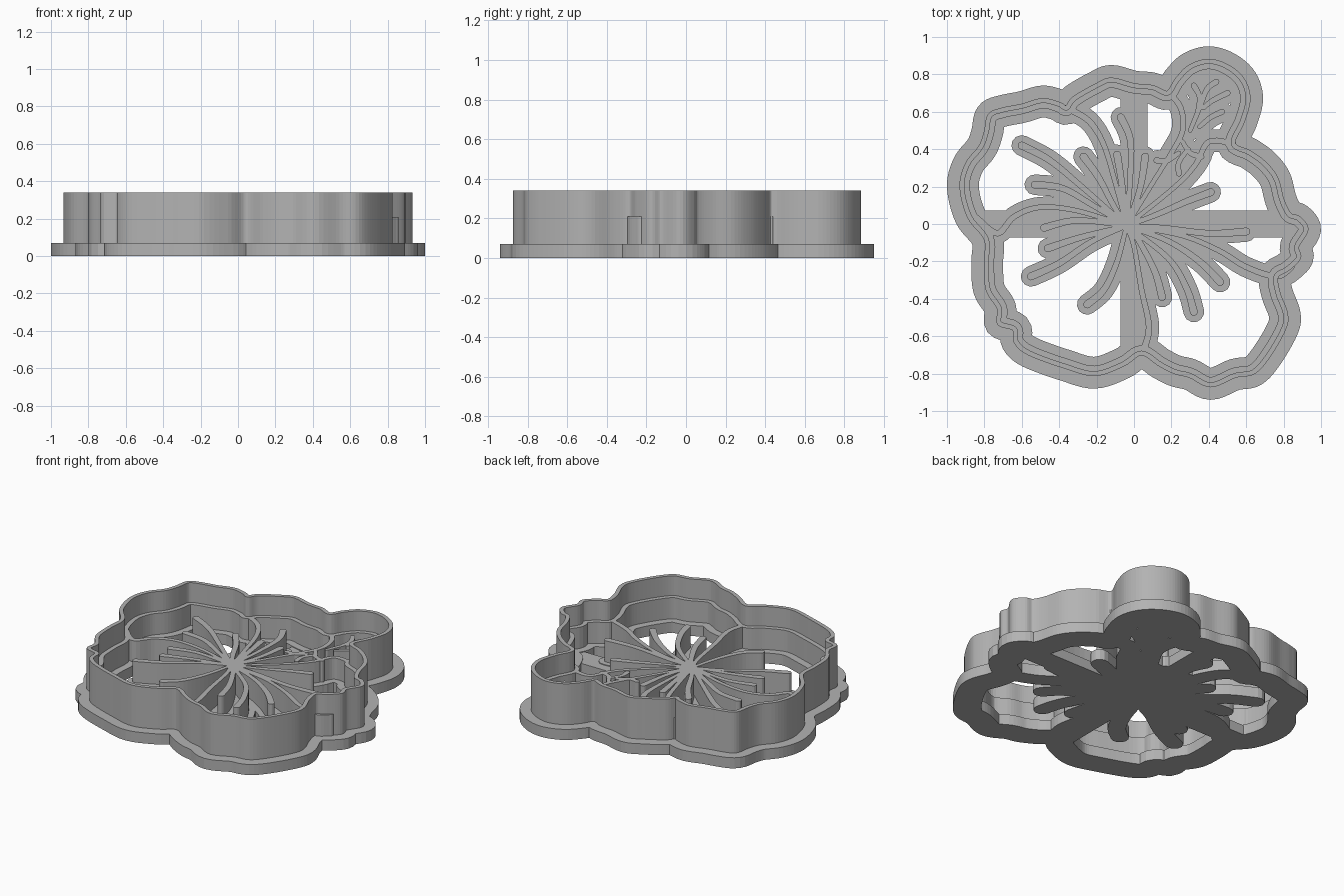
import bpy, bmesh, math
from mathutils import Vector

if "Cube" in bpy.data.objects:
    bpy.data.objects.remove(bpy.data.objects["Cube"])

BASE_TOP, STAMP_TOP, WALL_TOP = 0.07, 0.21, 0.34
STEPS = 6

grey = bpy.data.materials.new("plain_grey")
grey.use_nodes = True
grey.diffuse_color = (0.45, 0.45, 0.45, 1)
grey.node_tree.nodes["Principled BSDF"].inputs["Base Color"].default_value = grey.diffuse_color


def smooth_path(points, closed=False):
    """Catmull-Rom path through control points given in hundredths of a unit."""
    pts = [Vector(p) / 100 for p in points]
    count = len(pts)

    def at(i):
        return pts[i % count] if closed else pts[max(0, min(count - 1, i))]

    path = []
    for i in range(count if closed else count - 1):
        a, b, c, d = at(i - 1), at(i), at(i + 1), at(i + 2)
        for s in range(STEPS):
            t = s / STEPS
            path.append((b * 2 + (c - a) * t + (a * 2 - b * 5 + c * 4 - d) * t ** 2
                         + (b * 3 - a - c * 3 + d) * t ** 3) / 2)
    if not closed:
        path.append(pts[-1])
    return path


def tangent(path, i, closed):
    last = len(path) - 1
    before = path[i - 1] if closed or i > 0 else path[i]
    after = path[(i + 1) % len(path)] if closed or i < last else path[i]
    return (after - before).normalized()


def add_strip(bm, stations, low, high, closed):
    """Solid strip; each station holds its two plan edge points."""
    rings = []
    for left, right in stations:
        corners = ((left, low), (left, high), (right, high), (right, low))
        rings.append([bm.verts.new((p.x, p.y, z)) for p, z in corners])
    for i in range(len(rings) if closed else len(rings) - 1):
        a, b = rings[i], rings[(i + 1) % len(rings)]
        for k in range(4):
            n = (k + 1) % 4
            bm.faces.new((a[k], a[n], b[n], b[k]))
    if not closed:
        bm.faces.new(rings[0])
        bm.faces.new(rings[-1])


def add_band(bm, path, outer, inner, low, high):
    """Closed band between two offsets of a clockwise loop (left is outside)."""
    stations = []
    for i, p in enumerate(path):
        t = tangent(path, i, True)
        side = Vector((-t.y, t.x))
        stations.append((p + side * outer, p + side * inner))
    add_strip(bm, stations, low, high, True)


def add_vein(bm, path, start, end, low, high):
    """Open rounded strip whose half width runs from start to end."""
    last = len(path) - 1
    rows = []
    for i, p in enumerate(path):
        rows.append((p, tangent(path, i, False), start + (end - start) * i / last))
    angles = [math.radians(a) for a in (30, 60, 85)]
    head, tail = rows[0], rows[-1]
    front = [(head[0] - head[1] * start * math.sin(a), head[1], start * math.cos(a))
             for a in reversed(angles)]
    back = [(tail[0] + tail[1] * end * math.sin(a), tail[1], end * math.cos(a))
            for a in angles]
    stations = []
    for p, t, r in front + rows + back:
        side = Vector((-t.y, t.x)) * r
        stations.append((p + side, p - side))
    add_strip(bm, stations, low, high, False)


def finish(name, bm):
    bmesh.ops.recalc_face_normals(bm, faces=bm.faces)
    mesh = bpy.data.meshes.new(name)
    bm.to_mesh(mesh)
    bm.free()
    mesh.materials.append(grey)
    obj = bpy.data.objects.new(name, mesh)
    bpy.context.collection.objects.link(obj)
    return obj


# Flower outline, clockwise, along the middle of the cutting wall
outline = [
    (40, 87), (50, 84), (58, 77), (61, 67), (58, 55), (53, 43), (62, 38), (70, 32),
    (76, 24), (79, 13), (83, 5), (88, 3), (92, -3), (87, -12), (88, -18), (82, -24),
    (76, -28), (77, -37), (81, -48), (80, -56), (72, -70), (64, -79), (54, -81),
    (41, -86), (30, -81), (22, -79), (14, -75), (4, -69), (-6, -75), (-21, -80),
    (-37, -76), (-56, -69), (-63, -63), (-64, -56), (-72, -53), (-72, -45), (-78, -35),
    (-79, -21), (-79, -8), (-88, 4), (-92, 20), (-89, 32), (-82, 41), (-79, 49),
    (-77, 58), (-70, 61), (-60, 63), (-49, 66), (-40, 64), (-36, 62), (-32, 67),
    (-20, 74), (-12, 77), (0, 74), (10, 73), (18, 70), (23, 77), (30, 84)]
loop = smooth_path(outline, True)

for name, outer, inner, top in (("base_flange", 0.08, -0.09, BASE_TOP),
                                ("cutting_wall", 0.013, -0.013, WALL_TOP),
                                ("inner_stamp_rim", -0.01, -0.042, STAMP_TOP)):
    bm = bmesh.new()
    add_band(bm, loop, outer, inner, 0, top)
    finish(name, bm)

# Lines of the flower, each drawn from its outer tip to the centre
heart = (-4, -1)
petal_dividers = [
    [(-84, 3), (-73, -5), (-64, 4), (-50, 9), (-30, 7), heart],
    [(-36, 62), (-24, 55), (-16, 42), (-10, 22), heart],
    [(5, -68), (8, -55), (4, -35), (0, -12), heart],
    [(84, -23), (76, -28), (60, -23), (45, -14), (25, -6), heart]]
left_veins = [
    [(-60, 42), (-45, 34), (-28, 20), heart],
    [(-53, 21), (-38, 19), (-22, 10), heart],
    [(-27, 36), (-19, 25), (-11, 10), heart],
    [(-48, -2), (-30, 2), heart],
    [(-46, -13), (-28, -7), heart],
    [(-55, -28), (-40, -21), (-22, -9), heart],
    [(-25, -43), (-16, -35), (-9, -20), heart]]
right_veins = [
    [(-7, 57), (-2, 45), (-2, 25), heart],
    [(-9, 37), (-6, 18), heart],
    [(6, 36), (3, 18), heart],
    [(41, 17), (28, 12), (12, 5), heart],
    [(60, -4), (40, -5), (15, -2), heart],
    [(46, -31), (35, -20), (18, -9), heart],
    [(32, -47), (28, -34), (18, -18), heart],
    [(15, -39), (11, -25), (2, -8), heart]]
pistil_lines = [
    [(19, 70), (25, 62), (26, 50), (20, 38), (10, 22), heart],
    [(53, 43), (40, 44), (33, 32), (22, 20), heart]]
stamens = [
    [(44, 76), (39, 72), (35, 62), (30, 50)],
    [(50, 70), (42, 66), (37, 62)],
    [(47, 60), (41, 57), (35, 52)],
    [(32, 74), (35, 68), (34, 60)],
    [(12, 34), (18, 34), (24, 38)],
    [(24, 27), (24, 33), (29, 40)],
    [(36, 36), (30, 38), (26, 44)]]

groups = (("petal_divider", petal_dividers, 0.018, 0.055),
          ("left_vein", left_veins, 0.021, 0.055),
          ("right_vein", right_veins, 0.021, 0.055),
          ("pistil_line", pistil_lines, 0.016, 0.06),
          ("stamen", stamens, 0.016, 0.055))
for name, lines, tip, foot in groups:
    stamp, plate = bmesh.new(), bmesh.new()
    for line in lines:
        path = smooth_path(line)
        add_vein(stamp, path, tip, 0.012, 0.01, STAMP_TOP)
        add_vein(plate, path, foot, foot, 0, BASE_TOP)
    finish(name + "_stamps", stamp)
    finish(name + "_plates", plate)

# Crossed support bars under the flower
for name, ends in (("cross_bar", [(-82, 0), (88, 0)]), ("long_bar", [(0, -70), (0, 74)])):
    a, b = (Vector(p) / 100 for p in ends)
    t = (b - a).normalized()
    side = Vector((-t.y, t.x)) * 0.073
    bm = bmesh.new()
    add_strip(bm, [(a + side, a - side), (b + side, b - side)], 0, 0.065, False)
    finish(name, bm)
